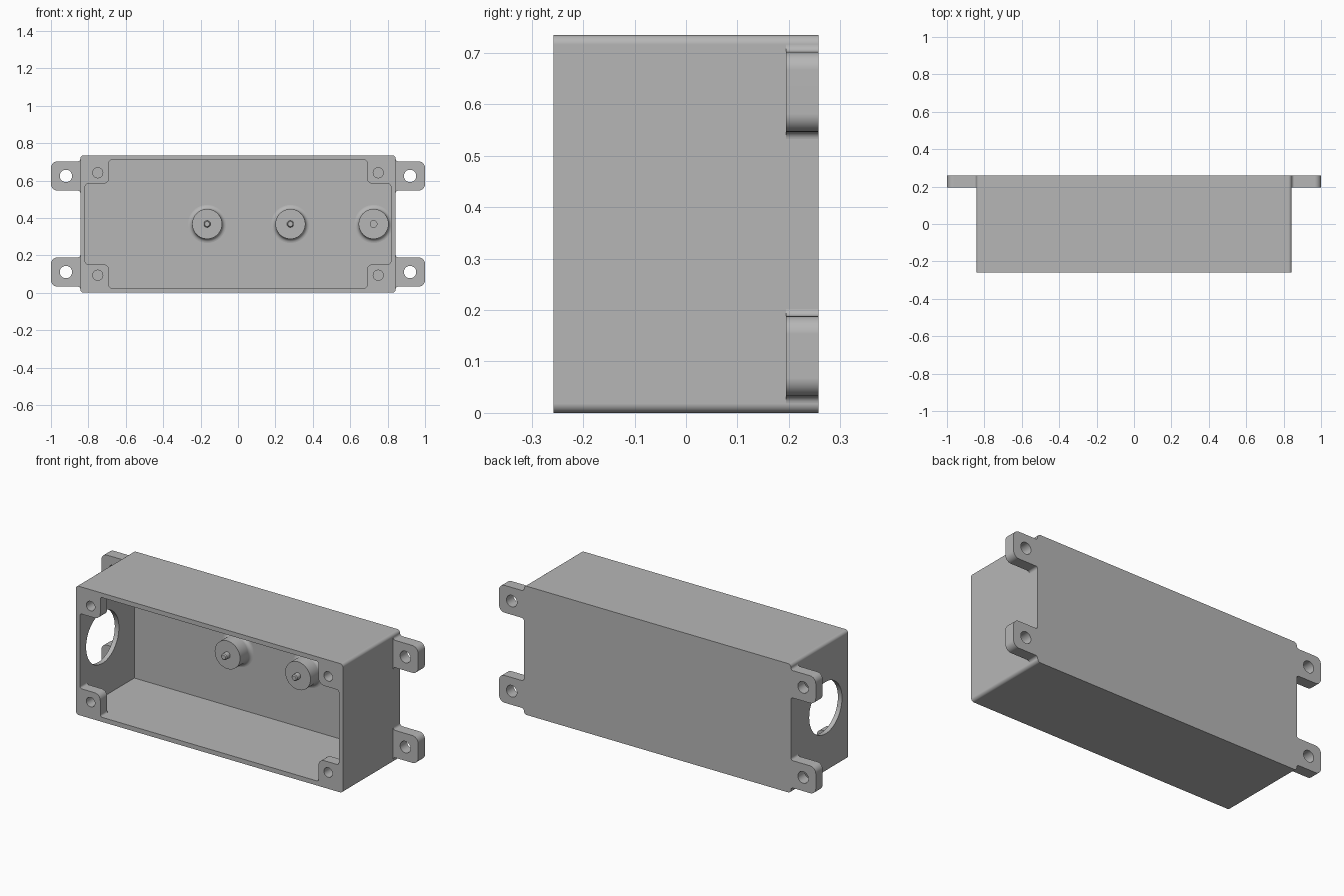
import bpy, bmesh, math
from mathutils import Vector, Matrix

if "Cube" in bpy.data.objects:
    bpy.data.objects.remove(bpy.data.objects["Cube"])

# Main dimensions
HALF_W, HALF_D, HEIGHT, WALL = 0.843, 0.258, 0.735, 0.026
MID = HEIGHT / 2
BACK = HALF_D - WALL          # inside face of the back wall
POST, POST_DEPTH = 0.128, 0.062

grey = bpy.data.materials.new("plain grey")
grey.use_nodes = True
grey.diffuse_color = (0.47, 0.47, 0.47, 1)
grey.node_tree.nodes["Principled BSDF"].inputs["Base Color"].default_value = grey.diffuse_color


def make_object(name, bm):
    bmesh.ops.recalc_face_normals(bm, faces=bm.faces)
    mesh = bpy.data.meshes.new(name)
    bm.to_mesh(mesh)
    bm.free()
    mesh.materials.append(grey)
    ob = bpy.data.objects.new(name, mesh)
    bpy.context.collection.objects.link(ob)
    return ob


def rounded(corners, steps=6):
    """Outline from (x, z, radius) corners, each replaced by an arc."""
    out = []
    for i, (x, z, r) in enumerate(corners):
        p = Vector((x, z))
        if r == 0:
            out.append(p)
            continue
        a = (Vector(corners[i - 1][:2]) - p).normalized()
        b = (Vector(corners[(i + 1) % len(corners)][:2]) - p).normalized()
        half = a.angle(b) / 2
        centre = p + (a + b).normalized() * r / math.sin(half)
        start = p + a * r / math.tan(half) - centre
        end = p + b * r / math.tan(half) - centre
        sweep = start.angle_signed(end)
        for k in range(steps + 1):
            t = -sweep * k / steps
            c, s = math.cos(t), math.sin(t)
            out.append(centre + Vector((start.x * c - start.y * s,
                                        start.x * s + start.y * c)))
    return out


def prism(name, outline, y0, y1):
    bm = bmesh.new()
    face = bm.faces.new([bm.verts.new((p.x, y0, p.y)) for p in outline])
    ext = bmesh.ops.extrude_face_region(bm, geom=[face])
    verts = [v for v in ext["geom"] if isinstance(v, bmesh.types.BMVert)]
    bmesh.ops.translate(bm, verts=verts, vec=(0, y1 - y0, 0))
    return make_object(name, bm)


def rectangle(hw, z0, z1, r):
    return rounded([(-hw, z0, r), (hw, z0, r), (hw, z1, r), (-hw, z1, r)]) if r else \
        [Vector(p) for p in ((-hw, z0), (hw, z0), (hw, z1), (-hw, z1))]


def cylinder(name, centre, radius, length, axis):
    bm = bmesh.new()
    turn = Matrix.Rotation(math.pi / 2, 4, "Y" if axis == "X" else "X")
    bmesh.ops.create_cone(bm, cap_ends=True, segments=48, radius1=radius, radius2=radius,
                          depth=length, matrix=Matrix.Translation(centre) @ turn)
    return make_object(name, bm)


def cut(ob, cutter):
    mod = ob.modifiers.new("cut", "BOOLEAN")
    mod.operation, mod.solver, mod.object = "DIFFERENCE", "EXACT", cutter
    bpy.context.view_layer.objects.active = ob
    bpy.ops.object.modifier_apply(modifier=mod.name)
    bpy.data.objects.remove(cutter)


def finish(ob):
    bpy.ops.object.select_all(action="DESELECT")
    ob.select_set(True)
    bpy.context.view_layer.objects.active = ob
    bpy.ops.object.shade_smooth_by_angle(angle=math.radians(30))
    mod = ob.modifiers.new("even shading", "WEIGHTED_NORMAL")
    mod.keep_sharp = True


# Housing: open-fronted box
housing = prism("housing", rectangle(HALF_W, 0, HEIGHT, 0.018), -HALF_D, HALF_D)
in_w, in_lo, in_hi = HALF_W - WALL, WALL, HEIGHT - WALL
cut(housing, prism("cavity_cutter", rectangle(in_w, in_lo, in_hi, 0),
                   -HALF_D + POST_DEPTH, BACK))

# Front opening leaves a screw lug in each corner
quarter = [(in_w, POST + in_lo, 0.012), (in_w - POST, POST + in_lo, 0.035),
           (in_w - POST, in_lo, 0.012)]
right_low = quarter
left_low = [(-x, z, r) for x, z, r in reversed(quarter)]
left_high = [(x, HEIGHT - z, r) for x, z, r in reversed(left_low)]
right_high = [(x, HEIGHT - z, r) for x, z, r in reversed(right_low)]
opening = rounded(right_low + left_low + left_high + right_high)
cut(housing, prism("opening_cutter", opening, -HALF_D - 0.05, -HALF_D + POST_DEPTH + 0.01))

# Lug screw holes
for x in (-0.75, 0.75):
    for z in (MID - 0.274, MID + 0.274):
        cut(housing, cylinder("screw_cutter", (x, -HALF_D, z), 0.027, 0.2, "Y"))

# Round port in the right-hand end wall
cut(housing, cylinder("port_cutter", (-HALF_W, -0.055, MID), 0.148, 0.12, "X"))
finish(housing)

# Mounting tabs flush with the back
TAB_HALF, TAB_OFFSET, FILLET = 0.078, 0.257, 0.014
for side, s in (("left", 1), ("right", -1)):
    for level, z in (("lower", MID - TAB_OFFSET), ("upper", MID + TAB_OFFSET)):
        lo, hi, f = z - TAB_HALF, z + TAB_HALF, FILLET
        outline = rounded([(s * HALF_W, lo - f - 0.001, 0), (s * HALF_W, lo, f),
                           (s, lo, 0.035), (s, hi, 0.035),
                           (s * HALF_W, hi, f), (s * HALF_W, hi + f + 0.001, 0)])
        tab = prism(f"{side}_{level}_mounting_tab", outline, HALF_D - 0.063, HALF_D)
        cut(tab, cylinder("tab_hole_cutter", (s * 0.92, HALF_D, z), 0.033, 0.3, "Y"))
        finish(tab)


def lathe(name, x, z, profile):
    """Turn a (radius, height) profile standing on the back wall."""
    bm = bmesh.new()
    verts = [bm.verts.new((x + r, BACK - h, z)) for r, h in profile]
    edges = [bm.edges.new(pair) for pair in zip(verts, verts[1:])]
    bmesh.ops.spin(bm, geom=verts + edges, cent=(x, 0, z), axis=(0, 1, 0),
                   angle=math.tau, steps=48)
    bmesh.ops.remove_doubles(bm, verts=bm.verts, dist=0.0001)
    return make_object(name, bm)


# Bosses on the back wall: filleted base, then a locating pin or a hole
base = [(0.08 + 0.022 * (1 - math.sin(a)), 0.022 * (1 - math.cos(a)))
        for a in (math.pi / 2 * k / 6 for k in range(7))] + [(0.08, 0.092)]
pin = [(0.018, 0.092), (0.018, 0.122), (0.013, 0.127), (0, 0.127)]
hole = [(0.018, 0.092), (0.018, 0.02), (0, 0.02)]
for name, x, tip in (("right_boss", -0.165, pin), ("middle_boss", 0.28, pin),
                     ("left_boss", 0.725, hole)):
    finish(lathe(name, x, MID, base + tip))
